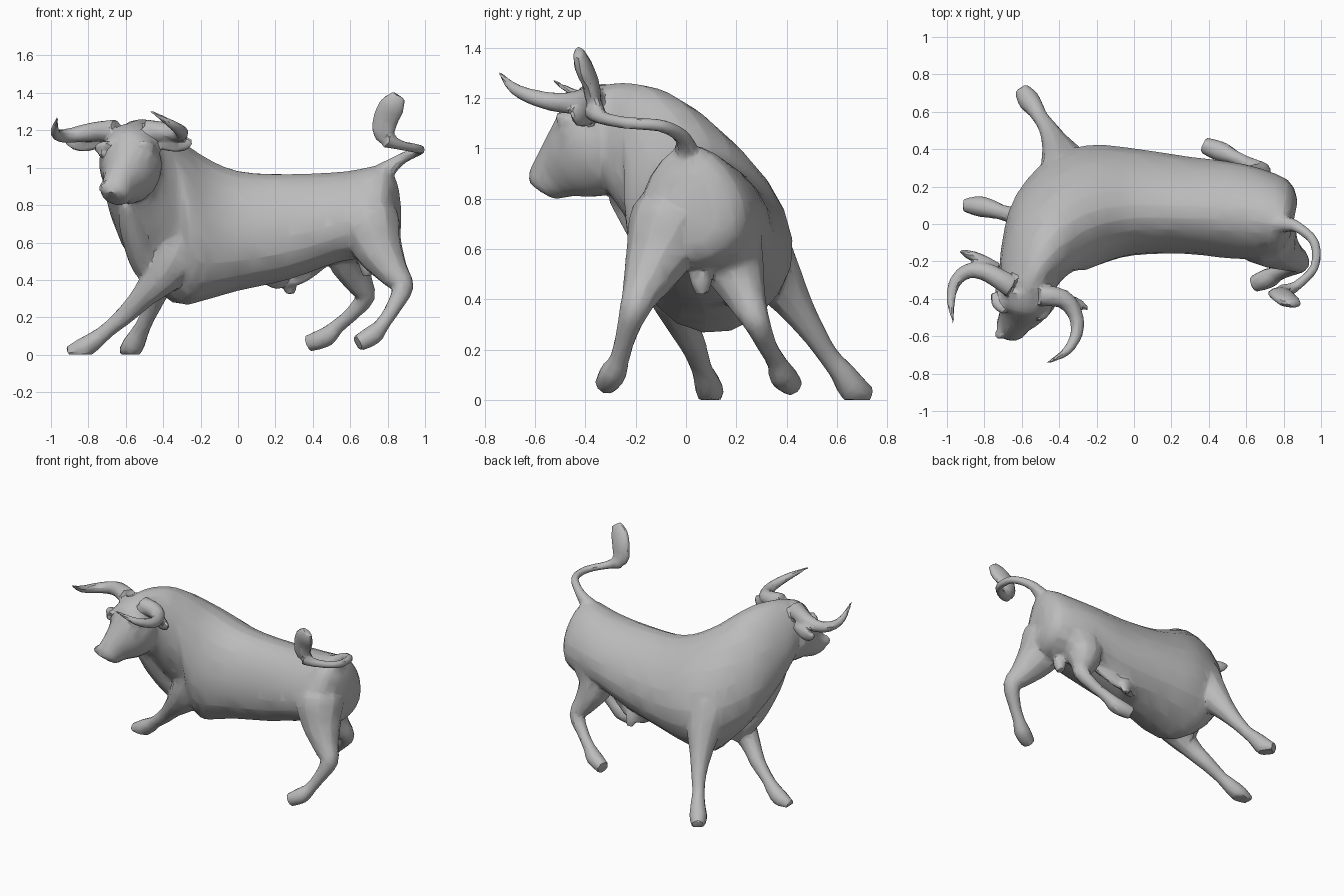
import bpy, bmesh, math
from mathutils import Vector as V

grey = bpy.data.materials.new("bronze_grey")
grey.diffuse_color = (0.5, 0.5, 0.5, 1)


def catmull(rows, steps):
    """Smooth a list of equal-length number rows."""
    out = []
    for i in range(len(rows) - 1):
        p = [rows[max(0, min(len(rows) - 1, i + k))] for k in (-1, 0, 1, 2)]
        for s in range(steps):
            t = s / steps
            out.append([b + 0.5 * t * (c - a + t * (2 * a - 5 * b + 4 * c - d + t * (3 * (b - c) + d - a)))
                        for a, b, c, d in zip(*p)])
    return out + [list(rows[-1])]


def skin(name, frames, n, egg=0.0):
    """Mesh through rings given as (centre, up vector, side vector); egg narrows the top."""
    bm = bmesh.new()
    rings = []
    for c, u, s in frames:
        ring = []
        for k in range(n):
            a = 2 * math.pi * k / n
            ring.append(bm.verts.new(c + u * math.cos(a) + s * math.sin(a) * (1 - egg * math.cos(a))))
        rings.append(ring)
    for a, b in zip(rings, rings[1:]):
        for k in range(n):
            bm.faces.new((a[k], a[(k + 1) % n], b[(k + 1) % n], b[k]))
    bm.faces.new(rings[0])
    bm.faces.new(rings[-1])
    bmesh.ops.recalc_face_normals(bm, faces=bm.faces)
    me = bpy.data.meshes.new(name)
    bm.to_mesh(me)
    bm.free()
    me.materials.append(grey)
    ob = bpy.data.objects.new(name, me)
    bpy.context.collection.objects.link(ob)
    return ob


def tangents(cs):
    return [(cs[min(i + 1, len(cs) - 1)] - cs[max(i - 1, 0)]).normalized() for i in range(len(cs))]


def loft(name, rows, n=20, steps=3, egg=0.0):
    """Rows: top xyz, bottom xyz, half width."""
    rows = catmull(rows, steps)
    cs = [(V(r[:3]) + V(r[3:6])) / 2 for r in rows]
    ups = [(V(r[:3]) - V(r[3:6])) / 2 for r in rows]
    return skin(name, [(c, u, t.cross(u).normalized() * r[6])
                       for c, u, t, r in zip(cs, ups, tangents(cs), rows)], n, egg)


def tube(name, rows, flat=1.0, ref=(0, 1, 0), n=10, steps=3):
    """Rows: centre xyz, radius; flat scales the radius along ref."""
    rows = catmull(rows, steps)
    cs = [V(r[:3]) for r in rows]
    frames = []
    for c, t, r in zip(cs, tangents(cs), rows):
        u = (V(ref) - t * t.dot(V(ref))).normalized()
        frames.append((c, u * r[3] * flat, t.cross(u) * r[3]))
    return skin(name, frames, n)


# torso and neck, rump to nape
torso = loft("body", [
    (.85, .0, .90, .855, .03, .62, .10),
    (.79, .0, 1.01, .79, .05, .53, .205),
    (.58, .02, .98, .55, .10, .50, .25),
    (.28, .03, .965, .28, .15, .41, .255),
    (.0, .03, .98, .0, .18, .35, .28),
    (-.2, -.01, 1.07, -.2, .19, .30, .31),
    (-.35, -.09, 1.185, -.35, .16, .28, .30),
    (-.44, -.16, 1.245, -.47, .05, .42, .25),
    (-.51, -.25, 1.26, -.55, -.13, .62, .19),
    (-.55, -.34, 1.25, -.58, -.25, .77, .155),
    (-.57, -.39, 1.23, -.59, -.34, .86, .12)], egg=0.2)

# head, poll to muzzle
head = loft("head", [
    (-.57, -.37, 1.24, -.58, -.25, 1.02, .13),
    (-.58, -.475, 1.19, -.57, -.26, .85, .17),
    (-.605, -.53, 1.09, -.59, -.34, .81, .14),
    (-.645, -.575, 1.0, -.62, -.44, .81, .095),
    (-.67, -.615, .92, -.65, -.51, .80, .08),
    (-.68, -.62, .87, -.66, -.56, .82, .05)])

# legs, from the muscle down to the hoof
legs = [
    tube("near_front_leg", [(-.24, .0, .82, .10), (-.28, -.04, .68, .15), (-.36, -.055, .48, .125),
                            (-.5, -.02, .32, .07), (-.6, .03, .215, .052), (-.7, .06, .13, .042),
                            (-.76, .08, .08, .05), (-.83, .095, .035, .056), (-.91, .1, .01, .035)]),
    tube("far_front_leg", [(-.33, .12, .80, .12), (-.35, .22, .68, .165), (-.38, .335, .52, .12),
                           (-.42, .43, .38, .075), (-.46, .51, .26, .05), (-.5, .57, .17, .042),
                           (-.53, .62, .11, .05), (-.565, .665, .045, .06), (-.6, .72, .015, .042)],
         ref=(1, 0, 0)),
    tube("far_hind_leg", [(.65, .08, .82, .1), (.63, .13, .68, .165), (.59, .19, .53, .125),
                          (.64, .24, .40, .08), (.68, .28, .31, .055), (.61, .32, .22, .04), (.53, .36, .15, .04),
                          (.47, .385, .095, .055), (.375, .42, .06, .045)]),
    tube("near_hind_leg", [(.68, .0, .86, .09), (.7, -.055, .72, .165), (.75, -.11, .57, .135),
                           (.83, -.17, .44, .085), (.88, -.205, .36, .06), (.83, -.24, .25, .042),
                           (.77, -.265, .16, .04), (.72, -.29, .105, .055), (.64, -.32, .06, .045)]),
]

# underside details
sheath = tube("sheath", [(.12, .16, .45, .06), (.22, .2, .42, .075), (.27, .235, .385, .05),
                         (.28, .25, .325, .025)], flat=.6)
sheath_fold = tube("sheath_fold", [(.26, .22, .39, .035), (.34, .2, .43, .05), (.46, .16, .52, .05)], flat=.6)
scrotum = tube("scrotum", [(.66, .08, .62, .03), (.68, .06, .55, .045), (.69, .06, .48, .045), (.69, .065, .42, .025)])
dewlap = tube("dewlap", [(-.59, -.28, .82, .04), (-.575, -.21, .74, .065), (-.545, -.13, .62, .075),
                         (-.49, -.03, .48, .08), (-.4, .05, .36, .06)], ref=(1, 0, 0))

# horns and ears
horns = [
    tube("horn", [(-.5, -.38, 1.2, .06), (-.38, -.4, 1.19, .052), (-.315, -.48, 1.18, .042),
                  (-.305, -.58, 1.195, .034), (-.36, -.68, 1.235, .024), (-.47, -.745, 1.305, .006)], ref=(0, 0, 1)),
    tube("horn", [(-.65, -.34, 1.2, .06), (-.78, -.26, 1.19, .052), (-.88, -.25, 1.175, .042),
                  (-.95, -.3, 1.17, .034), (-.98, -.4, 1.195, .024), (-.965, -.53, 1.27, .006)], ref=(0, 0, 1))]
ears = [
    tube("ear", [(-.46, -.36, 1.14, .03), (-.36, -.40, 1.13, .045), (-.29, -.43, 1.13, .042),
                 (-.245, -.455, 1.14, .012)], flat=.6),
    tube("ear", [(-.72, -.23, 1.14, .03), (-.81, -.19, 1.13, .045), (-.88, -.165, 1.14, .042),
                 (-.93, -.145, 1.16, .012)], flat=.6)]

# brows, eyes and nostril wings on the face
face = []
for side, ex, ey in ((1, -.475, -.47), (-1, -.73, -.43)):
    face.append(tube("brow", [(ex - side * .04, ey - .04, 1.13, .015), (ex, ey, 1.11, .03),
                              (ex + side * .025, ey + .06, 1.1, .015)]))
    face.append(tube("eye", [(ex - side * .01, ey - .025, 1.085, .008), (ex, ey - .015, 1.075, .02),
                             (ex + side * .01, ey + .02, 1.075, .008)]))
    face.append(tube("nostril", [(-.67 + side * .03, -.60, .925, .012), (-.67 + side * .05, -.59, .895, .026),
                                 (-.67 + side * .045, -.58, .865, .012)]))

# tail with raised tuft
tail = tube("tail", [(.74, .0, .94, .07), (.81, .0, 1.0, .045), (.88, -.02, 1.05, .03), (.965, -.1, 1.09, .026),
                     (.965, -.23, 1.1, .025), (.87, -.33, 1.12, .027), (.79, -.365, 1.15, .045)], ref=(0, 0, 1))
tuft = tube("tail_tuft", [(.84, -.34, 1.125, .025), (.785, -.365, 1.18, .06), (.79, -.38, 1.26, .07),
                          (.825, -.41, 1.33, .07), (.86, -.43, 1.385, .04)], flat=.5)

# fuse everything into one faceted skin
bpy.ops.object.select_all(action='DESELECT')
for ob in [head, sheath, sheath_fold, scrotum, dewlap, tail, tuft] + legs + horns + ears + face + [torso]:
    ob.select_set(True)
bpy.context.view_layer.objects.active = torso
bpy.ops.object.join()
torso.name = "bull_body"
m = torso.modifiers.new("fuse", 'REMESH')
m.mode, m.voxel_size = 'VOXEL', 0.01
m = torso.modifiers.new("soften", 'SMOOTH')
m.factor, m.iterations = 0.5, 3
m = torso.modifiers.new("facet", 'DECIMATE')
m.ratio = 0.05
for name in ("fuse", "soften", "facet"):
    bpy.ops.object.modifier_apply(modifier=name)
if not torso.data.materials:
    torso.data.materials.append(grey)

# flatten the front hooves on the ground
for v in torso.data.vertices:
    v.co.z = max(v.co.z, 0)
bpy.ops.object.shade_smooth_by_angle(angle=math.radians(30))
